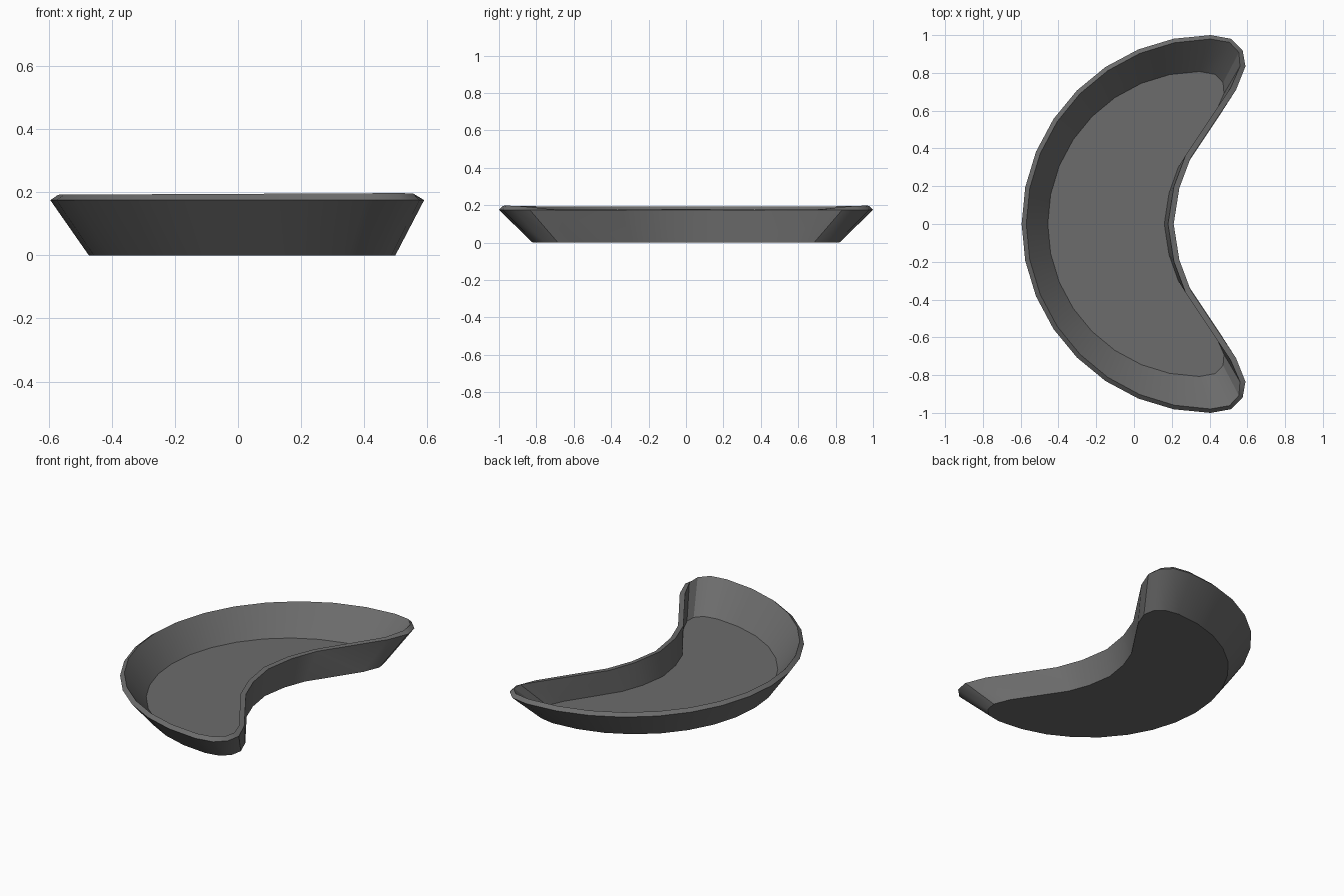
import bpy, bmesh, math

if "Cube" in bpy.data.objects:
    bpy.data.objects.remove(bpy.data.objects["Cube"])

# Crescent outline, upper half: outer arc, rounded tip, then hollow side
half = [(0.405 - math.cos(math.radians(11.25 * i)), math.sin(math.radians(11.25 * i)))
        for i in range(9)]
half += [(0.515, 0.98), (0.575, 0.92), (0.59, 0.835), (0.54, 0.71),
         (0.30, 0.35), (0.24, 0.19), (0.21, 0.0)]
outline = half + [(x, -y) for x, y in half[-2:0:-1]]

# Open shell: narrow base and flared wall
bm = bmesh.new()
base = [bm.verts.new((0.82 * x + 0.015, 0.82 * y, 0.0)) for x, y in outline]
rim = [bm.verts.new((x, y, 0.175)) for x, y in outline]
bm.faces.new(base)
n = len(outline)
for i in range(n):
    j = (i + 1) % n
    bm.faces.new((base[i], base[j], rim[j], rim[i]))
bmesh.ops.recalc_face_normals(bm, faces=bm.faces)
bottom = min(bm.faces, key=lambda f: f.calc_center_median().z)
if bottom.normal.z > 0:
    bmesh.ops.reverse_faces(bm, faces=bm.faces)
mesh = bpy.data.meshes.new("crescent_tray")
bm.to_mesh(mesh)
bm.free()

tray = bpy.data.objects.new("crescent_tray", mesh)
bpy.context.collection.objects.link(tray)

grey = bpy.data.materials.new("dark_grey")
grey.diffuse_color = (0.15, 0.15, 0.15, 1)
grey.use_nodes = True
grey.node_tree.nodes["Principled BSDF"].inputs["Base Color"].default_value = grey.diffuse_color
mesh.materials.append(grey)

# Wall thickness, added on the inside
solid = tray.modifiers.new("thickness", 'SOLIDIFY')
solid.thickness = 0.03
solid.offset = -1
solid.use_even_offset = True

bpy.context.view_layer.objects.active = tray
tray.select_set(True)
bpy.ops.object.modifier_apply(modifier="thickness")
bpy.ops.object.shade_smooth_by_angle(angle=math.radians(30))
